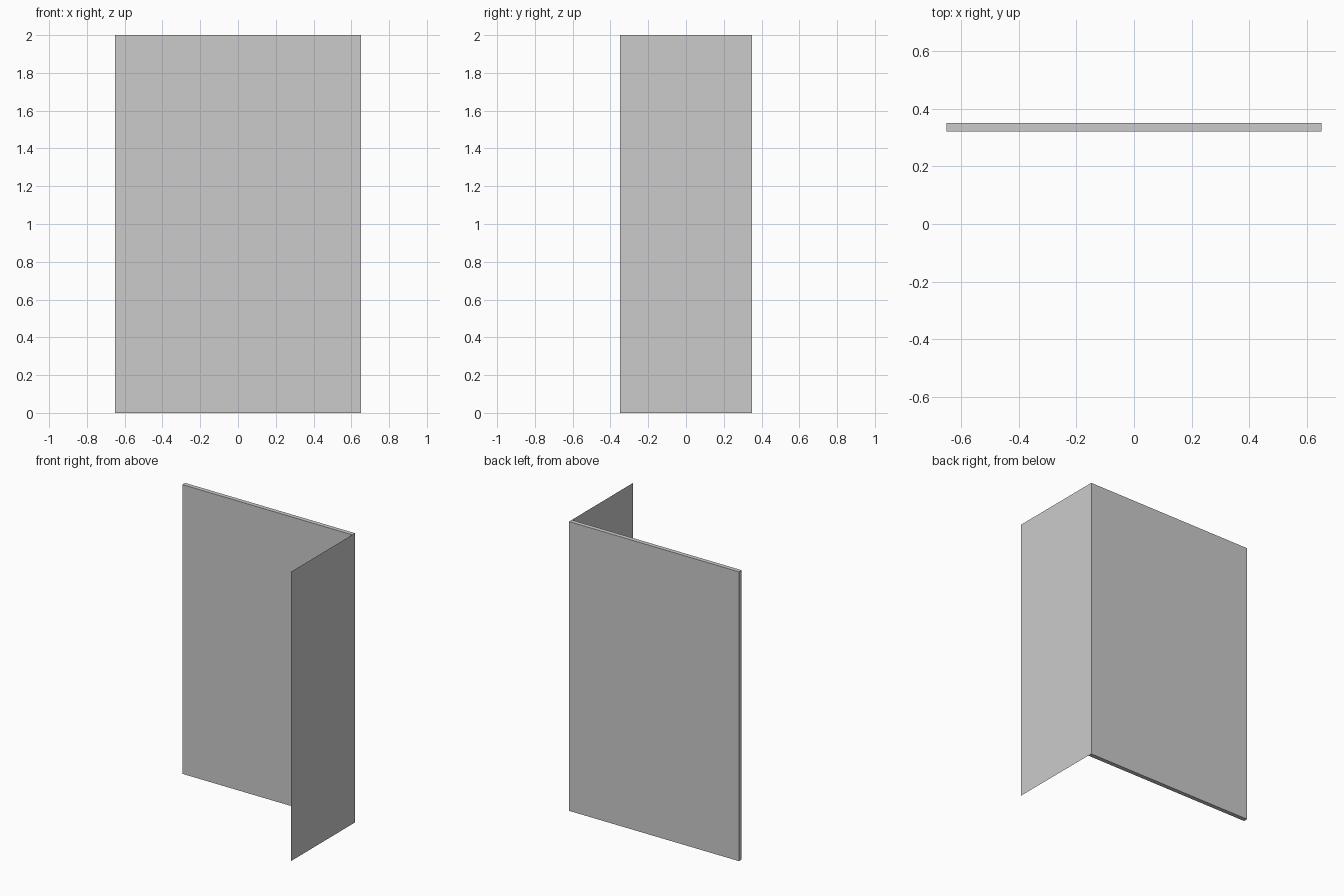
import bpy, bmesh
from mathutils import Matrix, Vector

if "Cube" in bpy.data.objects:
    bpy.data.objects.remove(bpy.data.objects["Cube"])

W, D, H, T = 1.30, 0.70, 2.0, 0.03


def make_object(name, bm):
    mesh = bpy.data.meshes.new(name)
    bm.to_mesh(mesh)
    bm.free()
    obj = bpy.data.objects.new(name, mesh)
    bpy.context.collection.objects.link(obj)
    return obj


# Back panel: thin solid slab along the rear
bm = bmesh.new()
bmesh.ops.create_cube(bm, size=1.0, matrix=Matrix.Translation((0, D / 2 - T / 2, H / 2))
                      @ Matrix.Diagonal((W, T, H, 1)))
make_object("back_panel", bm)

# Side panel: single sheet on the right, full depth, facing outward
bm = bmesh.new()
corners = [(-D / 2, 0), (D / 2, 0), (D / 2, H), (-D / 2, H)]
bm.faces.new([bm.verts.new(Vector((W / 2, y, z))) for y, z in corners])
make_object("side_panel", bm)
